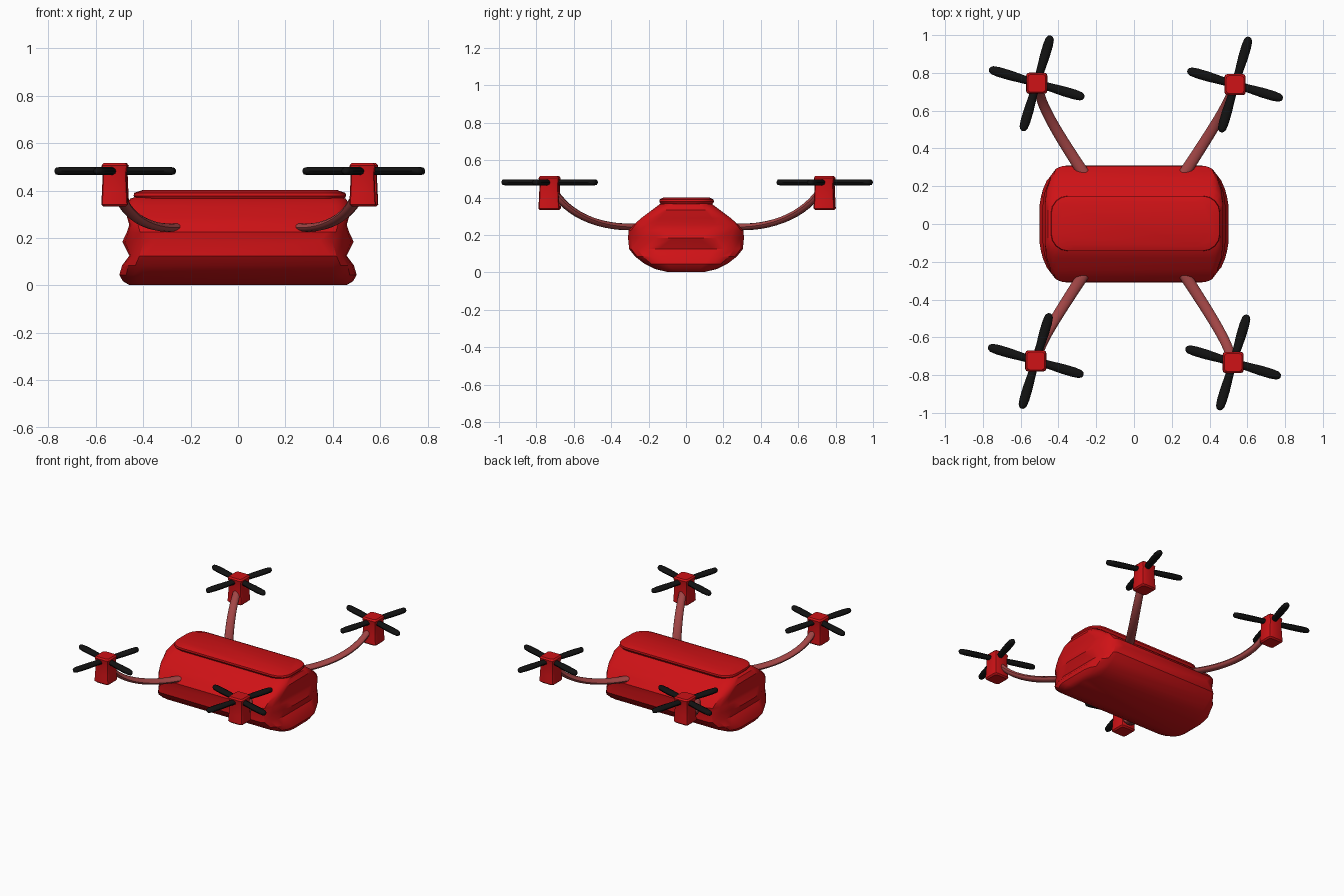
import bpy, bmesh
from math import sin, cos, pi, radians
from mathutils import Vector, Matrix

if "Cube" in bpy.data.objects:
    bpy.data.objects.remove(bpy.data.objects["Cube"])


def material(name, rgb):
    m = bpy.data.materials.new(name)
    m.diffuse_color = (*rgb, 1)
    m.use_nodes = True
    m.node_tree.nodes["Principled BSDF"].inputs["Base Color"].default_value = m.diffuse_color
    return m


RED = material("red_shell", (0.62, 0.006, 0.008))
DULL = material("dull_red", (0.36, 0.06, 0.06))
BLACK = material("black", (0.006, 0.006, 0.006))


def loft(bm, rings):
    """Skin a list of equal-length point rings and cap both ends."""
    vs = [[bm.verts.new(p) for p in r] for r in rings]
    n = len(vs[0])
    for a, b in zip(vs, vs[1:]):
        for i in range(n):
            j = (i + 1) % n
            bm.faces.new((a[i], a[j], b[j], b[i]))
    bm.faces.new(vs[0][::-1])
    bm.faces.new(vs[-1])


def finish(name, bm, mat, angle=30):
    bmesh.ops.recalc_face_normals(bm, faces=bm.faces)
    me = bpy.data.meshes.new(name)
    bm.to_mesh(me)
    bm.free()
    ob = bpy.data.objects.new(name, me)
    bpy.context.collection.objects.link(ob)
    me.materials.append(mat)
    bpy.ops.object.select_all(action='DESELECT')
    ob.select_set(True)
    bpy.context.view_layer.objects.active = ob
    bpy.ops.object.shade_smooth_by_angle(angle=radians(angle))
    return ob


def round_rect(a, b, cx, cy, z, ox=0, oy=0, seg=5):
    """Rectangle of half size a, b whose corners are elliptical (cx, cy)."""
    pts = []
    for q, (sx, sy) in enumerate(((1, 1), (-1, 1), (-1, -1), (1, -1))):
        for i in range(seg):
            t = (q + i / (seg - 1)) * pi / 2
            pts.append((ox + sx * (a - cx) + cx * cos(t),
                        oy + sy * (b - cy) + cy * sin(t), z))
    return pts


# body shell: stacked outlines (z, half length, half width, corner x, corner y)
body = [(0.003, 0.46, 0.10, 0.06, 0.06), (0.018, 0.485, 0.165, 0.08, 0.09),
        (0.045, 0.50, 0.22, 0.10, 0.12), (0.085, 0.488, 0.272, 0.09, 0.14),
        (0.125, 0.458, 0.304, 0.07, 0.16), (0.185, 0.487, 0.31, 0.145, 0.24),
        (0.225, 0.468, 0.307, 0.09, 0.18), (0.255, 0.458, 0.28, 0.06, 0.12),
        (0.29, 0.468, 0.24, 0.06, 0.10), (0.335, 0.472, 0.18, 0.07, 0.08),
        (0.365, 0.455, 0.14, 0.07, 0.07), (0.378, 0.42, 0.10, 0.06, 0.06)]
bm = bmesh.new()
loft(bm, [round_rect(a, b, cx, cy, z) for z, a, b, cx, cy in body])
finish("body_shell", bm, RED)

# raised top lid
bm = bmesh.new()
loft(bm, [round_rect(a, b, 0.09, 0.09, z, 0.008, 0.003) for z, a, b in
          ((0.35, 0.43, 0.13), (0.378, 0.448, 0.146), (0.39, 0.445, 0.145), (0.402, 0.41, 0.12))])
finish("top_lid", bm, RED)

# feet of the arms end in four rotor units
CORNERS = {"back_left": (-0.515, 0.745), "back_right": (0.535, 0.738),
           "front_left": (-0.52, -0.725), "front_right": (0.525, -0.733)}


def arm(name, hub):
    sx, sy = (1 if hub[0] > 0 else -1), (1 if hub[1] > 0 else -1)
    ctrl = [Vector(p) for p in ((0.255, 0.25, 0.245), (0.37, 0.43, 0.232),
                                (0.50, 0.62, 0.29), (abs(hub[0]) - 0.01, abs(hub[1]) - 0.02, 0.44))]
    rings, n = [], 14
    for k in range(n + 1):
        t = k / n
        u = 1 - t
        p = u**3 * ctrl[0] + 3*u*u*t * ctrl[1] + 3*u*t*t * ctrl[2] + t**3 * ctrl[3]
        d = (u*u * (ctrl[1] - ctrl[0]) + 2*u*t * (ctrl[2] - ctrl[1]) + t*t * (ctrl[3] - ctrl[2])).normalized()
        side = d.cross(Vector((0, 0, 1))).normalized()
        up = side.cross(d)
        w = 0.031 - 0.006 * t
        ring = [p + side * w * cos(i * pi / 6) + up * 0.018 * sin(i * pi / 6) for i in range(12)]
        rings.append([(sx * q.x, sy * q.y, q.z) for q in ring])
    bm = bmesh.new()
    loft(bm, rings)
    finish(name, bm, DULL, 40)


def motor(name, hub):
    # slightly waisted block with rounded corners
    prof = ((0.333, 0.047), (0.342, 0.056), (0.40, 0.053), (0.47, 0.050), (0.505, 0.055), (0.515, 0.047))
    bm = bmesh.new()
    loft(bm, [round_rect(r, r, 0.015, 0.015, z, *hub, seg=3) for z, r in prof])
    finish(name, bm, RED)


def rotor(name, hub):
    # four flat rounded blades
    prof = ((0.02, 0.020), (0.08, 0.022), (0.15, 0.026), (0.21, 0.026), (0.245, 0.022), (0.258, 0.014), (0.263, 0.006))
    bm = bmesh.new()
    for k in range(4):
        m = Matrix.Translation((*hub, 0.482)) @ Matrix.Rotation(radians(-16.5 + 90 * k), 4, 'Z')
        loft(bm, [[m @ Vector((x, w * cos(i * pi / 5), min(w, 0.017) * sin(i * pi / 5)))
                   for i in range(10)] for x, w in prof])
    finish(name, bm, BLACK, 40)


for place, hub in CORNERS.items():
    arm(place + "_arm", hub)
    motor(place + "_motor", hub)
    rotor(place + "_rotor", hub)
